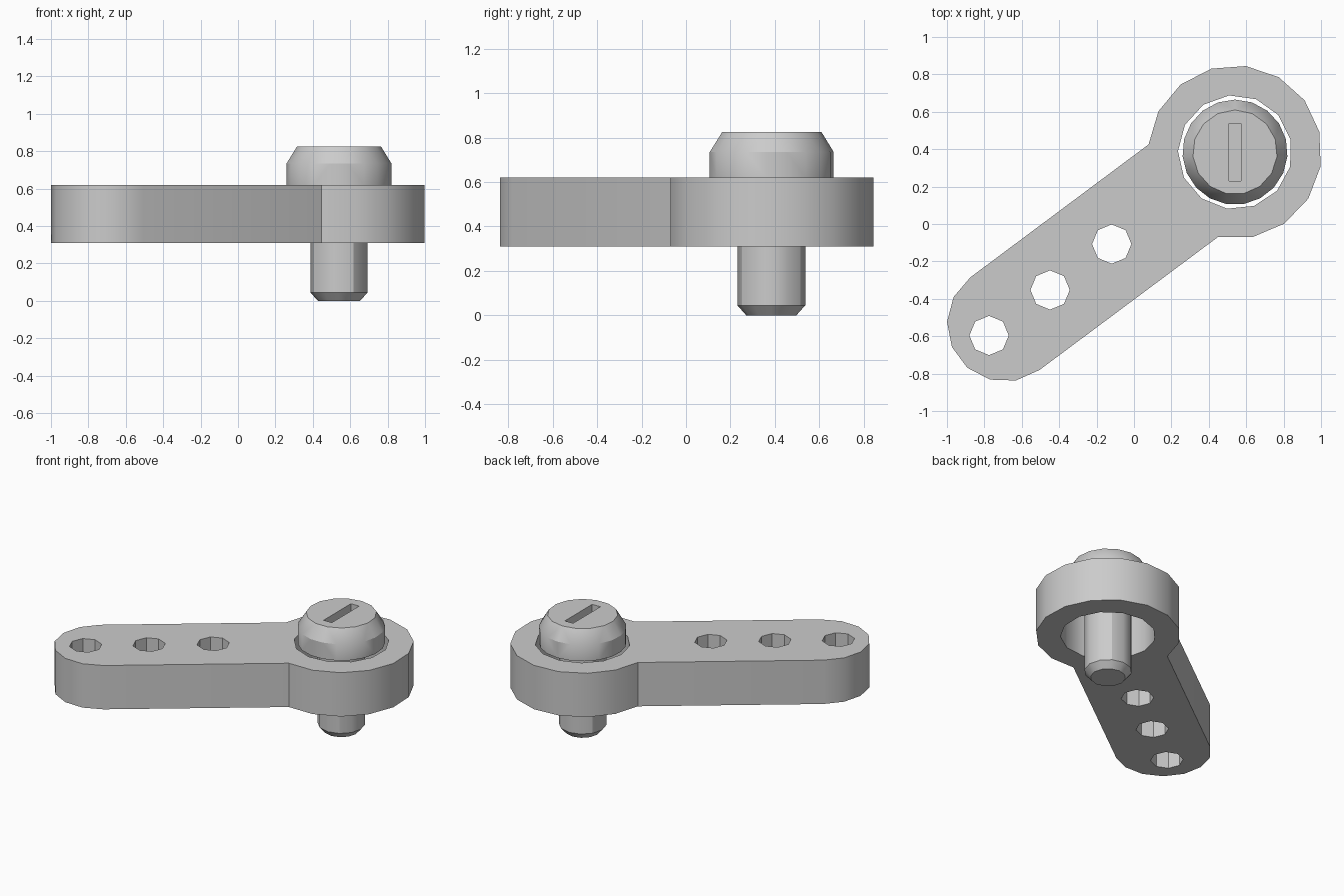
import bpy, bmesh, math
from mathutils import Vector

cube = bpy.data.objects.get("Cube")
if cube:
    bpy.data.objects.remove(cube, do_unlink=True)

grey = bpy.data.materials.new("light grey")
grey.use_nodes = True
grey.diffuse_color = (0.6, 0.6, 0.6, 1)
grey.node_tree.nodes["Principled BSDF"].inputs["Base Color"].default_value = grey.diffuse_color

PIVOT = Vector((0.54, 0.384))
ARM_ANGLE = math.radians(36.7)
AXIS = Vector((math.cos(ARM_ANGLE), math.sin(ARM_ANGLE)))
BOTTOM, TOP = 0.31, 0.62


def arc(centre, radius, start, sweep, steps):
    """Points along an arc; angles in radians, both ends included."""
    angles = [start + sweep * i / steps for i in range(steps + 1)]
    return [centre + radius * Vector((math.cos(a), math.sin(a))) for a in angles]


def circle(centre, radius, sides, start=0.0):
    return arc(centre, radius, start, math.tau, sides)[:-1]


def finish(name, bm):
    bmesh.ops.recalc_face_normals(bm, faces=bm.faces[:])
    mesh = bpy.data.meshes.new(name)
    bm.to_mesh(mesh)
    bm.free()
    mesh.materials.append(grey)
    obj = bpy.data.objects.new(name, mesh)
    bpy.context.collection.objects.link(obj)
    return obj


def smooth(obj):
    bpy.ops.object.select_all(action='DESELECT')
    obj.select_set(True)
    bpy.context.view_layer.objects.active = obj
    bpy.ops.object.shade_smooth_by_angle(angle=math.radians(30))


def plate(name, loops):
    """Extruded plate: the first loop is the outline, the others are holes."""
    bm = bmesh.new()
    edges = []
    for loop in loops:
        verts = [bm.verts.new((p.x, p.y, BOTTOM)) for p in loop]
        edges += [bm.edges.new((v, verts[i - 1])) for i, v in enumerate(verts)]
    bmesh.ops.triangle_fill(bm, edges=edges, use_beauty=True, normal=(0, 0, 1))
    out = bmesh.ops.extrude_face_region(bm, geom=bm.faces[:], use_keep_orig=True)
    moved = [g for g in out["geom"] if isinstance(g, bmesh.types.BMVert)]
    bmesh.ops.translate(bm, vec=(0, 0, TOP - BOTTOM), verts=moved)
    return finish(name, bm)


def turned(name, rings):
    """Convex turned part from (radius, height, sides) rings about the pivot."""
    bm = bmesh.new()
    for radius, z, sides in rings:
        for p in circle(PIVOT, radius, sides, math.pi / 2):
            bm.verts.new((p.x, p.y, z))
    bmesh.ops.convex_hull(bm, input=bm.verts[:])
    bmesh.ops.dissolve_limit(bm, angle_limit=0.01, verts=bm.verts[:], edges=bm.edges[:])
    return finish(name, bm)


# Lever arm: round boss, straight sides and rounded tail
boss_half = math.radians(138.2)
tail = PIVOT - AXIS * 1.535
outline = arc(PIVOT, 0.464, ARM_ANGLE - boss_half, 2 * boss_half, 12)
outline += arc(tail, 0.309, ARM_ANGLE + math.pi / 2, math.pi, 7)
holes = [circle(PIVOT - AXIS * d, 0.105, 8) for d in (0.822, 1.233, 1.64)]
bore = circle(PIVOT, 0.305, 13, math.radians(179))
smooth(plate("lever_arm", [outline, bore] + holes))

# Screw shank with chamfered tip
smooth(turned("screw_shank", [(0.113, 0, 12), (0.153, 0.045, 12), (0.153, TOP, 12)]))

# Screw head with chamfered rim
head = turned("screw_head", [(0.281, TOP, 19), (0.281, 0.735, 19), (0.226, 0.825, 15)])

# Driver slot cut into the head
bm = bmesh.new()
bmesh.ops.create_cube(bm, size=1)
bmesh.ops.scale(bm, vec=(0.064, 0.306, 0.12), verts=bm.verts[:])
bmesh.ops.translate(bm, vec=(PIVOT.x, PIVOT.y, 0.825), verts=bm.verts[:])
cutter = finish("slot_cutter", bm)
cutter.hide_render = True
cut = head.modifiers.new("slot", 'BOOLEAN')
cut.operation = 'DIFFERENCE'
cut.solver = 'EXACT'
cut.object = cutter
bpy.context.view_layer.objects.active = head
bpy.ops.object.modifier_apply(modifier=cut.name)
bpy.data.objects.remove(cutter, do_unlink=True)
smooth(head)
